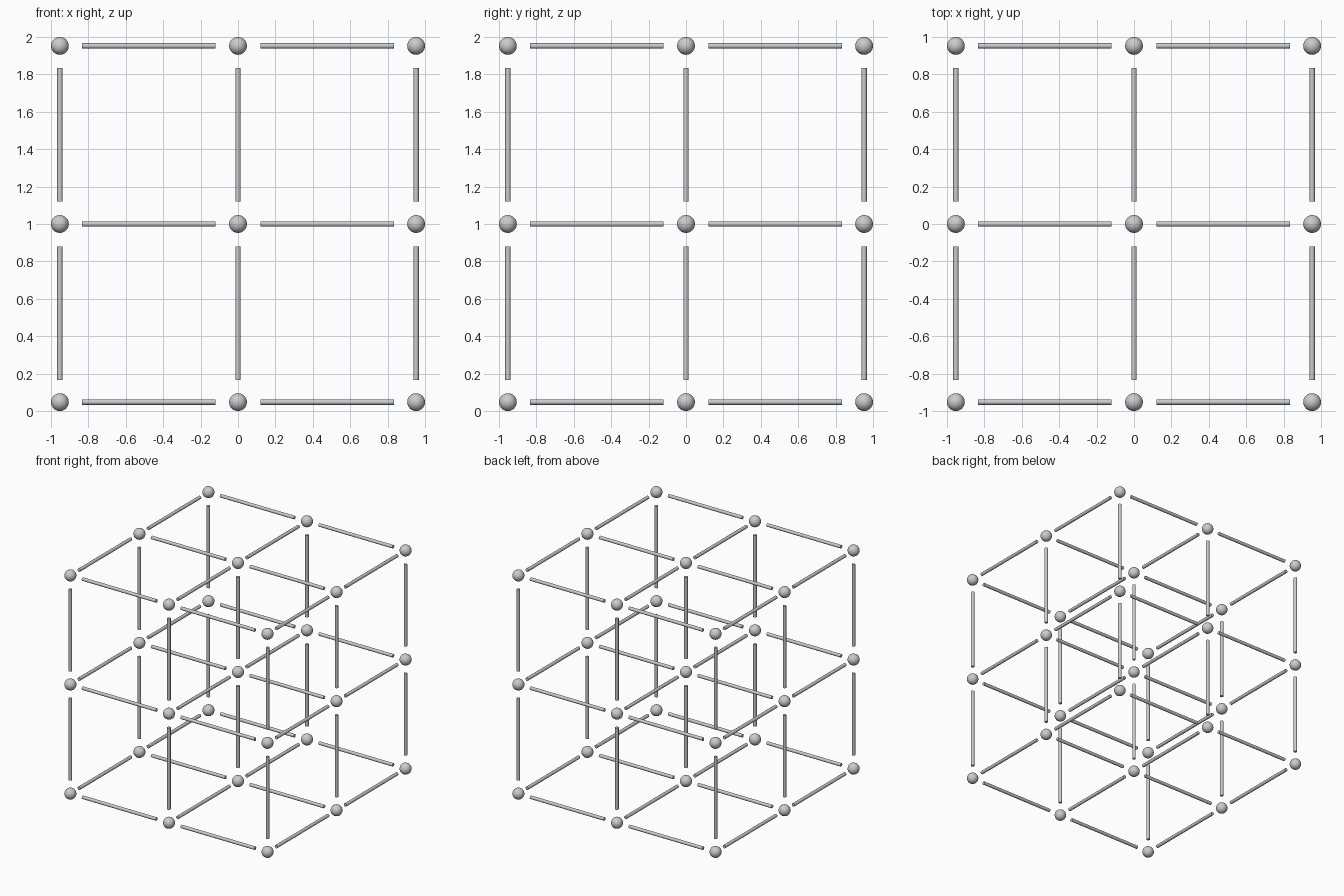
import bpy
from math import pi

if "Cube" in bpy.data.objects:
    bpy.data.objects.remove(bpy.data.objects["Cube"])

U = 2 / 42            # lattice unit: whole model is 42 units wide
STEP = 20 * U         # spacing between nodes
BALL_R = U            # node radius
ROD_R = 0.3 * U       # rod radius
ROD_L = 15 * U        # rod length, leaving a gap at each node


def smooth_mesh(obj):
    bpy.ops.object.shade_smooth_by_angle(angle=pi / 4)
    mesh = obj.data
    bpy.data.objects.remove(obj)
    return mesh


def place(name, mesh, loc, rot=(0, 0, 0)):
    obj = bpy.data.objects.new(name, mesh)
    obj.location = loc
    obj.rotation_euler = rot
    bpy.context.collection.objects.link(obj)


# Shared meshes for the balls and rods
bpy.ops.mesh.primitive_uv_sphere_add(segments=32, ring_count=16, radius=BALL_R)
ball = smooth_mesh(bpy.context.object)
bpy.ops.mesh.primitive_cylinder_add(vertices=16, radius=ROD_R, depth=ROD_L)
rod = smooth_mesh(bpy.context.object)

# Rotation that lays a vertical rod along each axis
AXES = [("x", (0, pi / 2, 0)), ("y", (pi / 2, 0, 0)), ("z", (0, 0, 0))]


def to_world(cell):
    return (cell[0] * STEP, cell[1] * STEP, (cell[2] + 1) * STEP + BALL_R)


# 3 x 3 x 3 lattice of balls, with a rod towards each next neighbour
for i in (-1, 0, 1):
    for j in (-1, 0, 1):
        for k in (-1, 0, 1):
            cell = (i, j, k)
            place("lattice_ball", ball, to_world(cell))
            for a, (axis, rot) in enumerate(AXES):
                if cell[a] < 1:
                    mid = list(cell)
                    mid[a] += 0.5
                    place("rod_" + axis, rod, to_world(mid), rot)
